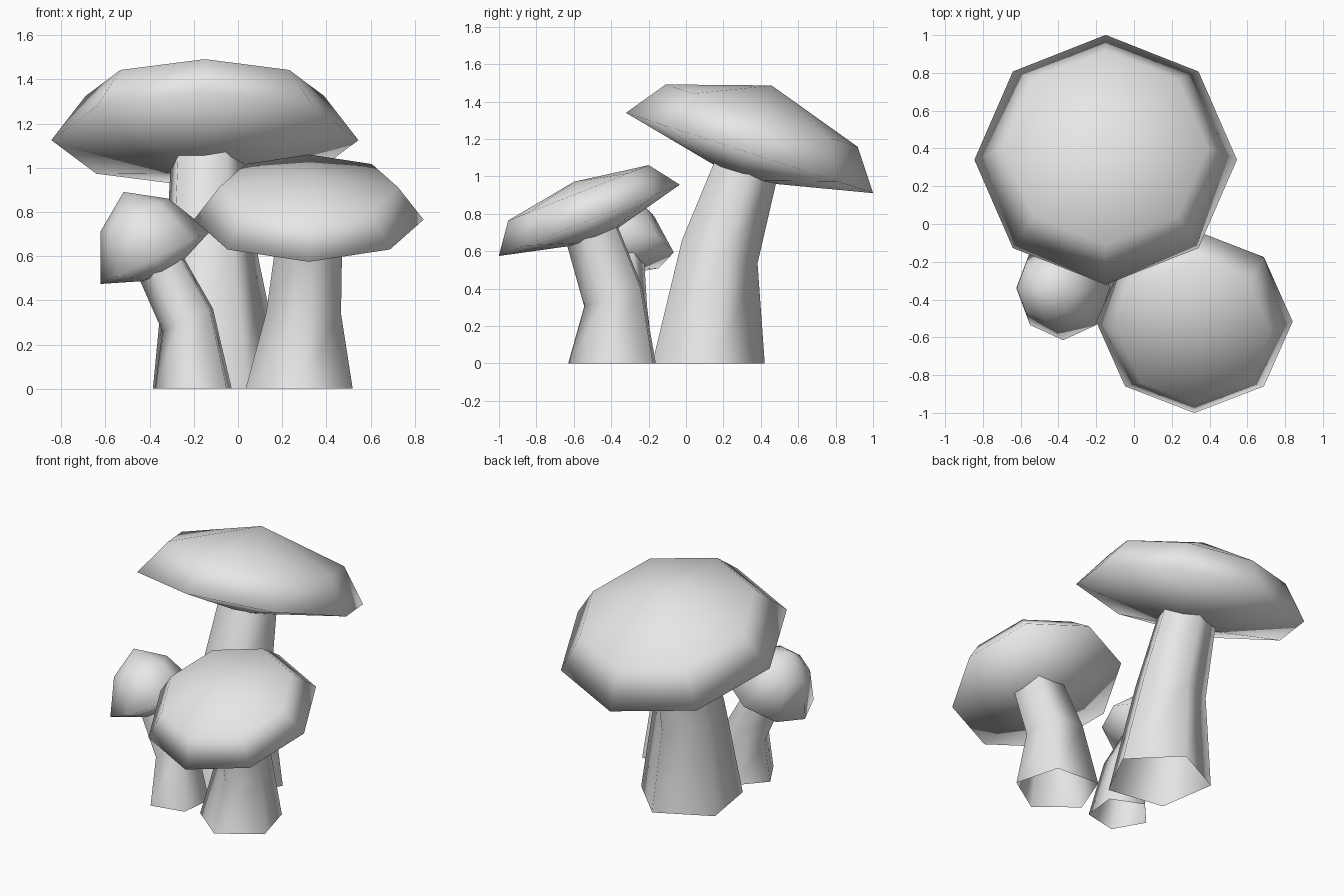
import bpy
import bmesh
from math import cos, sin, tau, radians
from mathutils import Vector, Euler

cube = bpy.data.objects.get("Cube")
if cube:
    bpy.data.objects.remove(cube)

# Plain grey for everything
grey = bpy.data.materials.new("plain grey")
grey.use_nodes = True
colour = (0.8, 0.8, 0.8, 1)
grey.diffuse_color = colour
grey.node_tree.nodes["Principled BSDF"].inputs["Base Color"].default_value = colour


def ring(bm, centre, radius, sides, phase=0, tilt=(0, 0)):
    """Tilted polygon of vertices, tilt is degrees about x and y."""
    turn = Euler((radians(tilt[0]), radians(tilt[1]), 0))
    verts = []
    for i in range(sides):
        a = radians(phase) + tau * i / sides
        offset = Vector((radius * cos(a), radius * sin(a), 0))
        offset.rotate(turn)
        verts.append(bm.verts.new(Vector(centre) + offset))
    return verts


def bridge(bm, low, high):
    for i in range(len(low)):
        j = (i + 1) % len(low)
        bm.faces.new((low[i], low[j], high[j], high[i]))


def finish(bm, name):
    mesh = bpy.data.meshes.new(name)
    bm.to_mesh(mesh)
    bm.free()
    mesh.materials.append(grey)
    mesh.shade_smooth()
    obj = bpy.data.objects.new(name, mesh)
    bpy.context.collection.objects.link(obj)


def cap(name, centre, tilt, rim, shoulder, shoulder_z, top_z, under_z):
    """Eight-sided cap: shallow cone below, rim, shoulder ring and peak."""
    centre = Vector(centre)
    axis = Vector((0, 0, 1))
    axis.rotate(Euler((radians(tilt[0]), radians(tilt[1]), 0)))
    bm = bmesh.new()
    lower = ring(bm, centre, rim, 8, 0, tilt)
    upper = ring(bm, centre + axis * shoulder_z, shoulder, 8, 0, tilt)
    bridge(bm, lower, upper)
    peak = bm.verts.new(centre + axis * top_z)
    base = bm.verts.new(centre + axis * under_z)
    for i in range(8):
        j = (i + 1) % 8
        bm.faces.new((upper[i], upper[j], peak))
        bm.faces.new((lower[j], lower[i], base))
    finish(bm, name)


def stem(name, phase, sections):
    """Five-sided open tube through tilted sections (centre, radius, tilt)."""
    bm = bmesh.new()
    rings = [ring(bm, c, r, 5, phase, t) for c, r, t in sections]
    for low, high in zip(rings, rings[1:]):
        bridge(bm, low, high)
    finish(bm, name)


# Tall mushroom, leaning back
cap("tall_cap", (-0.15, 0.34, 1.125), (-18, 0), 0.695, 0.54, 0.21, 0.38, -0.155)
stem("tall_stem", 225, [
    ((-0.10, 0.105, 0), 0.32, (0, 0)),
    ((-0.13, 0.17, 0.60), 0.225, (-17, 0)),
    ((-0.14, 0.31, 1.03), 0.185, (-18, 0)),
])

# Middle mushroom, leaning forward
cap("middle_cap", (0.32, -0.517, 0.765), (21.5, 0), 0.52, 0.404, 0.158, 0.222, -0.125)
stem("middle_stem", 51, [
    ((0.281, -0.375, 0), 0.255, (0, 0)),
    ((0.30, -0.375, 0.36), 0.178, (18, 0)),
    ((0.325, -0.49, 0.69), 0.157, (21.5, 0)),
])

# Small mushroom, leaning sideways
cap("small_cap", (-0.375, -0.34, 0.593), (0, -25.6), 0.275, 0.17, 0.215, 0.33, -0.11)
stem("small_stem", 102, [
    ((-0.19, -0.354, 0), 0.187, (0, 0)),
    ((-0.22, -0.34, 0.315), 0.135, (0, -24)),
    ((-0.34, -0.34, 0.55), 0.12, (0, -25.6)),
])
